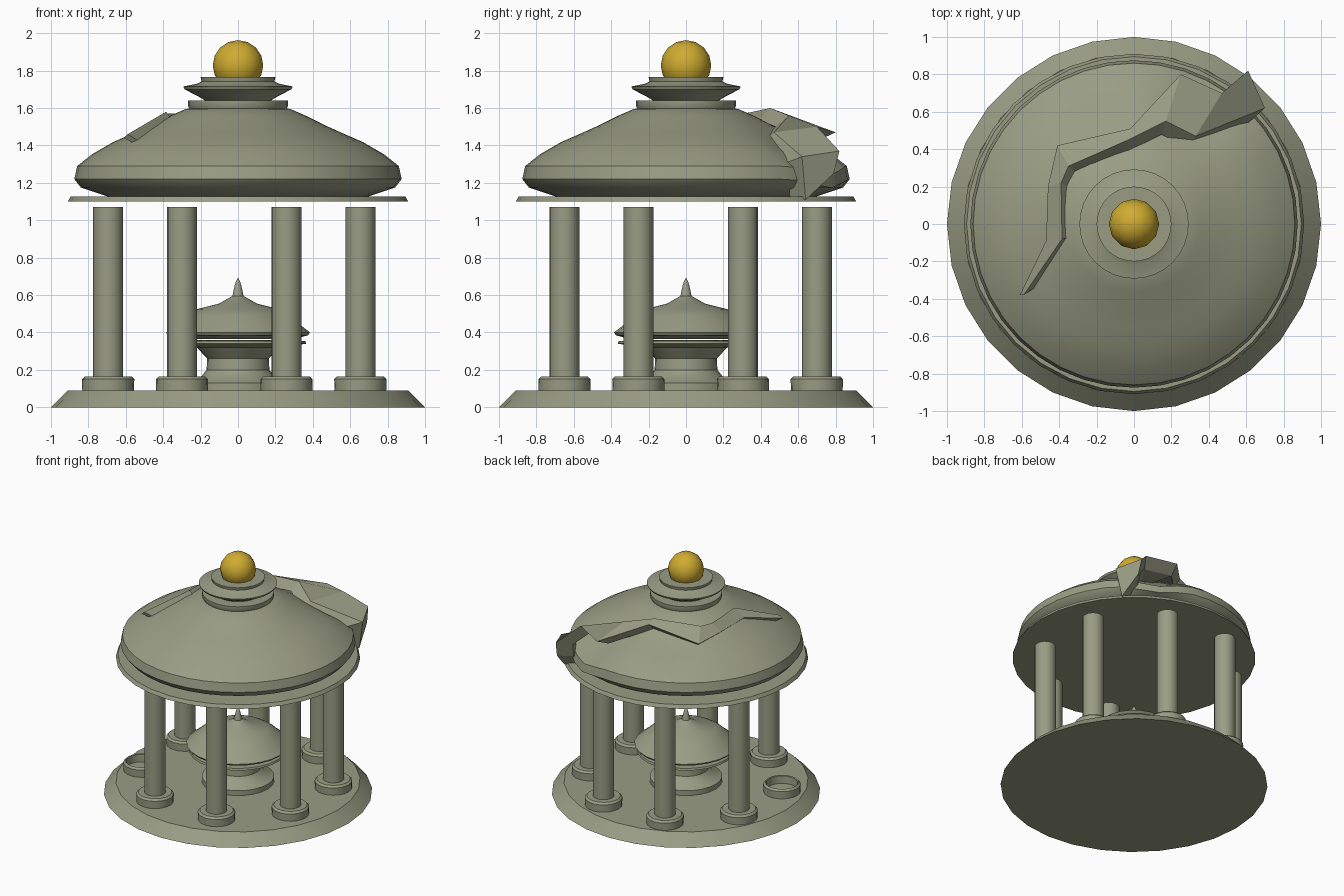
import bpy, bmesh, math
from mathutils import Vector

cube = bpy.data.objects.get("Cube")
if cube:
    bpy.data.objects.remove(cube)


def make_material(name, colour):
    mat = bpy.data.materials.new(name)
    mat.use_nodes = True
    mat.diffuse_color = colour
    mat.node_tree.nodes["Principled BSDF"].inputs["Base Color"].default_value = colour
    return mat


stone = make_material("weathered stone", (0.32, 0.335, 0.23, 1))
gold = make_material("gold", (0.62, 0.41, 0.03, 1))


def finish(name, bm, mat, smooth=True, angle=35):
    bmesh.ops.recalc_face_normals(bm, faces=bm.faces)
    mesh = bpy.data.meshes.new(name)
    bm.to_mesh(mesh)
    bm.free()
    mesh.materials.append(mat)
    obj = bpy.data.objects.new(name, mesh)
    bpy.context.collection.objects.link(obj)
    if smooth:
        bpy.ops.object.select_all(action="DESELECT")
        obj.select_set(True)
        bpy.context.view_layer.objects.active = obj
        bpy.ops.object.shade_smooth_by_angle(angle=math.radians(angle))
    return obj


def lathe(name, profile, sides, centre=(0, 0), deform=None):
    """Spin a (radius, height) profile about a vertical axis."""
    bm = bmesh.new()
    rings = []
    for r, z in profile:
        ring = []
        for i in range(sides):
            a = math.tau * i / sides
            ring.append(bm.verts.new((centre[0] + r * math.cos(a), centre[1] + r * math.sin(a), z)))
        rings.append(ring)
    for low, high in zip(rings, rings[1:]):
        for i in range(sides):
            j = (i + 1) % sides
            bm.faces.new((low[i], low[j], high[j], high[i]))
    bmesh.ops.remove_doubles(bm, verts=bm.verts, dist=0.0005)
    for edge_ring in (profile[0], profile[-1]):
        if edge_ring[0] > 0:
            loop = [e for e in bm.edges if e.is_boundary
                    and all(abs(v.co.z - edge_ring[1]) < 0.0005 for v in e.verts)]
            bmesh.ops.contextual_create(bm, geom=loop)
    if deform:
        for v in bm.verts:
            deform(v)
    return finish(name, bm, stone)


# Floor platform
lathe("platform", [(1, 0), (0.91, 0.09)], 28)

# Ring of columns, one of them lost from its base
for k in range(8):
    a = math.radians(22.5 + 45 * k)
    spot = (-0.02 + 0.73 * math.cos(a), 0.025 + 0.73 * math.sin(a))
    base = [(0.138, 0.085), (0.14, 0.15), (0.125, 0.165)]
    if k == 4:
        lathe("empty_column_base", base + [(0.118, 0.16), (0.115, 0.1)], 20, spot)
    else:
        lathe("column_base", base, 20, spot)
        lathe("column", [(0.08, 0.1), (0.08, 1.07)], 16, spot)

# Small shrine in the middle
lathe("shrine_pedestal", [(0.27, 0.085), (0.27, 0.13), (0.2, 0.16), (0.168, 0.2), (0.165, 0.26),
                          (0.22, 0.32), (0.365, 0.34), (0.36, 0.355), (0.2, 0.36)], 24)
lathe("shrine_roof", [(0.3, 0.365), (0.375, 0.385), (0.385, 0.4), (0.34, 0.435), (0.28, 0.49),
                      (0.22, 0.525), (0.1, 0.555), (0.03, 0.595), (0.016, 0.66), (0, 0.695)], 24)

# Roof eave plate
lathe("roof_plate", [(0.91, 1.1), (0.895, 1.128)], 32)


# Dome, sunken beside the break
def sink(v):
    for x, y, depth, spread in ((-0.22, 0.52, 0.05, 0.13), (0.36, 0.66, 0.08, 0.17)):
        d2 = (v.co.x - x) ** 2 + (v.co.y - y) ** 2
        if v.co.z > 1.2:
            v.co.z -= depth * math.exp(-d2 / (spread * spread))


lathe("roof_dome", [(0.7, 1.128), (0.84, 1.175), (0.875, 1.22), (0.86, 1.29), (0.78, 1.353),
                    (0.67, 1.417), (0.56, 1.465), (0.46, 1.51), (0.36, 1.56), (0.28, 1.595),
                    (0.24, 1.6)], 40, deform=sink)

# Crown of stacked mouldings
lathe("crown_collar", [(0.25, 1.58), (0.267, 1.61), (0.267, 1.64)], 32)
lathe("crown", [(0.17, 1.635), (0.19, 1.65), (0.285, 1.7), (0.292, 1.715), (0.22, 1.73),
                (0.195, 1.742), (0.2, 1.765)], 32)

# Gold ball
bm = bmesh.new()
bmesh.ops.create_uvsphere(bm, u_segments=12, v_segments=8, radius=0.135)
bmesh.ops.translate(bm, verts=bm.verts, vec=(0, 0, 1.828))
finish("finial_ball", bm, gold, angle=50)

# Jagged broken slab across the dome: inner and outer edge at each station
slab = [((-0.59, -0.38, 1.46), (-0.61, -0.38, 1.44)),
        ((-0.385, -0.08, 1.58), (-0.47, -0.09, 1.52)),
        ((-0.39, 0.22, 1.57), (-0.46, 0.2, 1.51)),
        ((-0.35, 0.31, 1.57), (-0.41, 0.42, 1.48)),
        ((-0.03, 0.45, 1.6), (-0.02, 0.51, 1.57)),
        ((0.17, 0.55, 1.56), (0.25, 0.8, 1.47)),
        ((0.33, 0.47, 1.47), (0.47, 0.7, 1.5)),
        ((0.7, 0.62, 1.34), (0.61, 0.82, 1.37)),
        ((0.655, 0.64, 1.11), (0.62, 0.79, 1.25))]
bm = bmesh.new()
core = Vector((0, 0, 1.1))
sections = []
for inner, outer in slab:
    corners = [Vector(inner), Vector(outer)]
    corners += [core.lerp(c, 0.87) for c in reversed(corners)]
    sections.append([bm.verts.new(c) for c in corners])
for one, two in zip(sections, sections[1:]):
    for i in range(4):
        j = (i + 1) % 4
        bm.faces.new((one[i], one[j], two[j], two[i]))
bm.faces.new(sections[0])
bm.faces.new(sections[-1])
finish("broken_slab", bm, stone, smooth=False)
